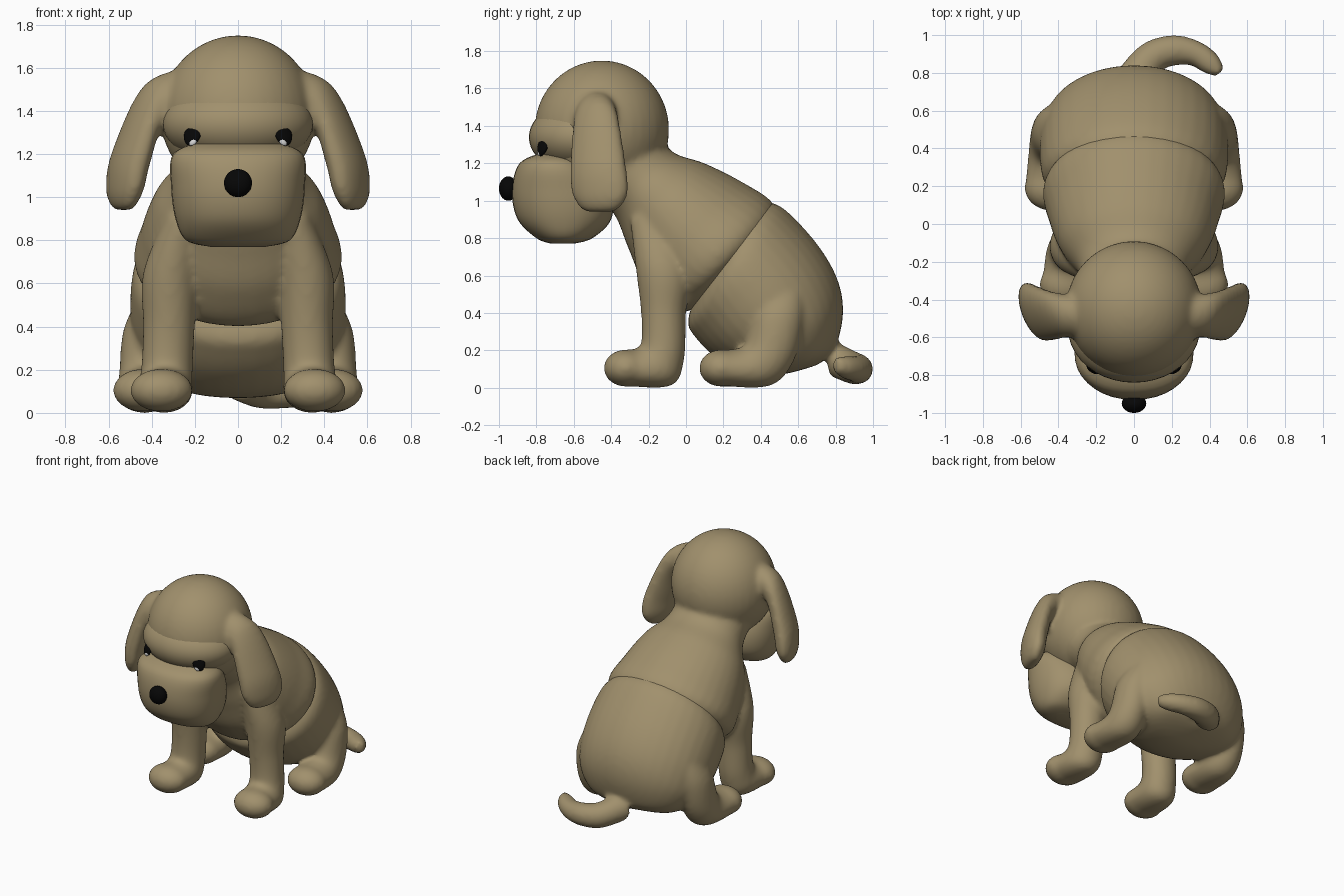
import bpy, bmesh
from math import cos, sin, pi, radians, copysign
from mathutils import Vector, Matrix, Euler

cube = bpy.data.objects.get("Cube")
if cube:
    bpy.data.objects.remove(cube)


def material(name, rgb):
    mat = bpy.data.materials.new(name)
    mat.use_nodes = True
    colour = (*rgb, 1)
    mat.diffuse_color = colour
    mat.node_tree.nodes["Principled BSDF"].inputs["Base Color"].default_value = colour
    return mat


TAN = material("tan fur", (0.355, 0.28, 0.152))
BLACK = material("black", (0.002, 0.002, 0.002))
WHITE = material("eye white", (0.75, 0.75, 0.75))
SIDES, STEPS = 36, 6


def spline(before, start, end, after, t):
    """Smooth curve from start to end, bending towards the neighbouring values."""
    slope_in, slope_out = (end - before) / 2, (after - start) / 2
    ease = t * t * (3 - 2 * t)
    return (start + (end - start) * ease
            + slope_in * t * (1 - t) ** 2 - slope_out * t * t * (1 - t))


def rounded(value, power):
    return copysign(abs(value) ** (2 / power), value)


def loft(bm, sections, axes="yzx", power=2, flip=1, lean=0):
    """Each section: two outline points (u, v, u, v), then centre and half width across."""
    last, rows = len(sections) - 1, []
    for i in range(last):
        near = [sections[min(max(i + k, 0), last)] for k in (-1, 0, 1, 2)]
        rows += [[spline(*values, j / STEPS) for values in zip(*near)] for j in range(STEPS)]
    rows.append(sections[last])
    rings = []
    for near_u, near_v, far_u, far_v, centre, half in rows:
        ring = []
        for k in range(SIDES):
            angle = 2 * pi * k / SIDES
            along = rounded(cos(angle), power) / 2
            across = rounded(sin(angle), power) * half
            at = {axes[0]: (near_u + far_u) / 2 + along * (near_u - far_u) + lean * across,
                  axes[1]: (near_v + far_v) / 2 + along * (near_v - far_v),
                  axes[2]: centre + across}
            ring.append(bm.verts.new((flip * at["x"], at["y"], at["z"])))
        rings.append(ring)
    for ring, following in zip(rings, rings[1:]):
        for k in range(SIDES):
            m = (k + 1) % SIDES
            bm.faces.new((ring[k], ring[m], following[m], following[k]))
    bm.faces.new(rings[0])
    bm.faces.new(rings[-1])


def add_ball(bm, centre, radii, turn=(0, 0, 0)):
    rotation = Euler([radians(angle) for angle in turn]).to_matrix().to_4x4()
    place = Matrix.Translation(centre) @ rotation @ Matrix.Diagonal((*radii, 1))
    bmesh.ops.create_uvsphere(bm, u_segments=40, v_segments=24, radius=1, matrix=place)


def build(name, bm, mat, blend=False):
    bmesh.ops.recalc_face_normals(bm, faces=bm.faces)
    for face in bm.faces:
        face.smooth = True
    mesh = bpy.data.meshes.new(name)
    bm.to_mesh(mesh)
    bm.free()
    mesh.materials.append(mat)
    ob = bpy.data.objects.new(name, mesh)
    bpy.context.collection.objects.link(ob)
    if blend:  # fuse overlapping limbs into one soft skin
        fuse = ob.modifiers.new("fuse", "REMESH")
        fuse.mode, fuse.voxel_size, fuse.use_smooth_shade = "VOXEL", 0.016, True
        soften = ob.modifiers.new("soften", "SMOOTH")
        soften.factor, soften.iterations = 0.5, 10


def ball(name, mat, centre, radii, turn=(0, 0, 0)):
    bm = bmesh.new()
    add_ball(bm, centre, radii, turn)
    build(name, bm, mat)


# chest and neck, skull, front legs and hanging ears in one skin
bm = bmesh.new()
loft(bm, [(-.2, 1.4, -.6, 1.1, 0, .28), (-.07, 1.26, -.4, .95, 0, .29),
          (.1, 1.2, -.31, .75, 0, .39), (.3, 1.1, -.22, .55, 0, .45),
          (.47, .98, -.05, .4, 0, .47), (.5, .8, .2, .5, 0, .25)])
add_ball(bm, (0, -.45, 1.38), (.36, .36, .37))
front_leg = [(-.3, .9, -.1, .95, .25, .08), (-.27, .65, .02, .65, .31, .13),
             (-.24, .4, 0, .4, .32, .12), (-.24, .24, -.01, .15, .33, .12),
             (-.27, .21, -.08, .01, .34, .13), (-.34, .2, -.34, .01, .35, .14)]
ear = [(.24, 1.6, .2, 1.42, -.48, .09), (.43, 1.52, .35, 1.34, -.48, .12),
       (.57, 1.22, .42, 1.15, -.47, .15), (.6, 1.05, .45, 1.03, -.46, .15),
       (.58, .96, .49, .95, -.46, .1), (.55, .94, .52, .94, -.46, .05)]
for side in (1, -1):
    loft(bm, front_leg, flip=side)
    add_ball(bm, (side * .355, -.32, .105), (.145, .12, .1))
    loft(bm, ear, axes="xzy", flip=side, lean=.3)
build("head_chest_and_front_legs", bm, TAN, blend=True)

# rump with both hind legs and the curled tail
bm = bmesh.new()
loft(bm, [(.4, 1, .05, .5, 0, .4), (.52, .96, .01, .35, 0, .48),
          (.7, .77, .05, .27, 0, .5), (.81, .58, .15, .17, 0, .49),
          (.84, .4, .3, .09, 0, .44), (.8, .22, .5, .07, 0, .3),
          (.73, .14, .7, .12, 0, .03)])
hind_leg = [(.4, .54, .62, .57, .38, .07), (.36, .4, .63, .38, .42, .11),
            (.32, .24, .58, .15, .43, .12), (.27, .21, .45, .01, .43, .13),
            (.18, .2, .18, .01, .44, .14)]
for side in (1, -1):
    loft(bm, hind_leg, flip=side)
    add_ball(bm, (side * .44, .19, .105), (.14, .12, .1))
loft(bm, [(-.1, .8, .1, .75, .16, .1), (.04, .95, .16, .82, .11, .09),
          (.2, 1, .23, .84, .1, .08), (.34, .97, .3, .84, .1, .07),
          (.44, .9, .37, .8, .11, .06), (.48, .82, .43, .78, .12, .04)], axes="xyz")
build("rump_hind_legs_and_tail", bm, TAN, blend=True)

# overhanging brow and cheeks
ball("face", TAN, (0, -.55, 1.34), (.35, .29, .2))

# heavy rounded muzzle: front, height, back, height
bm = bmesh.new()
loft(bm, [(-.76, 1.26, -.66, 1.26, 0, .16), (-.89, 1.2, -.5, 1.2, 0, .3),
          (-.93, 1.05, -.4, 1.05, 0, .31), (-.9, .9, -.4, .9, 0, .29),
          (-.8, .8, -.5, .8, 0, .24), (-.72, .77, -.6, .77, 0, .13)], power=2.2)
build("muzzle", bm, TAN)

# nose and eyes
ball("nose", BLACK, (0, -.95, 1.065), (.065, .05, .065))
for side, label in ((1, "left"), (-1, "right")):
    centre = Vector((side * .21, -.765, 1.293))
    turn = (-18, side * -8, side * 32)
    ball(label + "_eye_rim", BLACK, centre, (.043, .02, .058), turn)
    shine = centre + Vector((0, -.01, -.02))
    ball(label + "_eye_white", WHITE, shine, (.028, .014, .036), turn)
